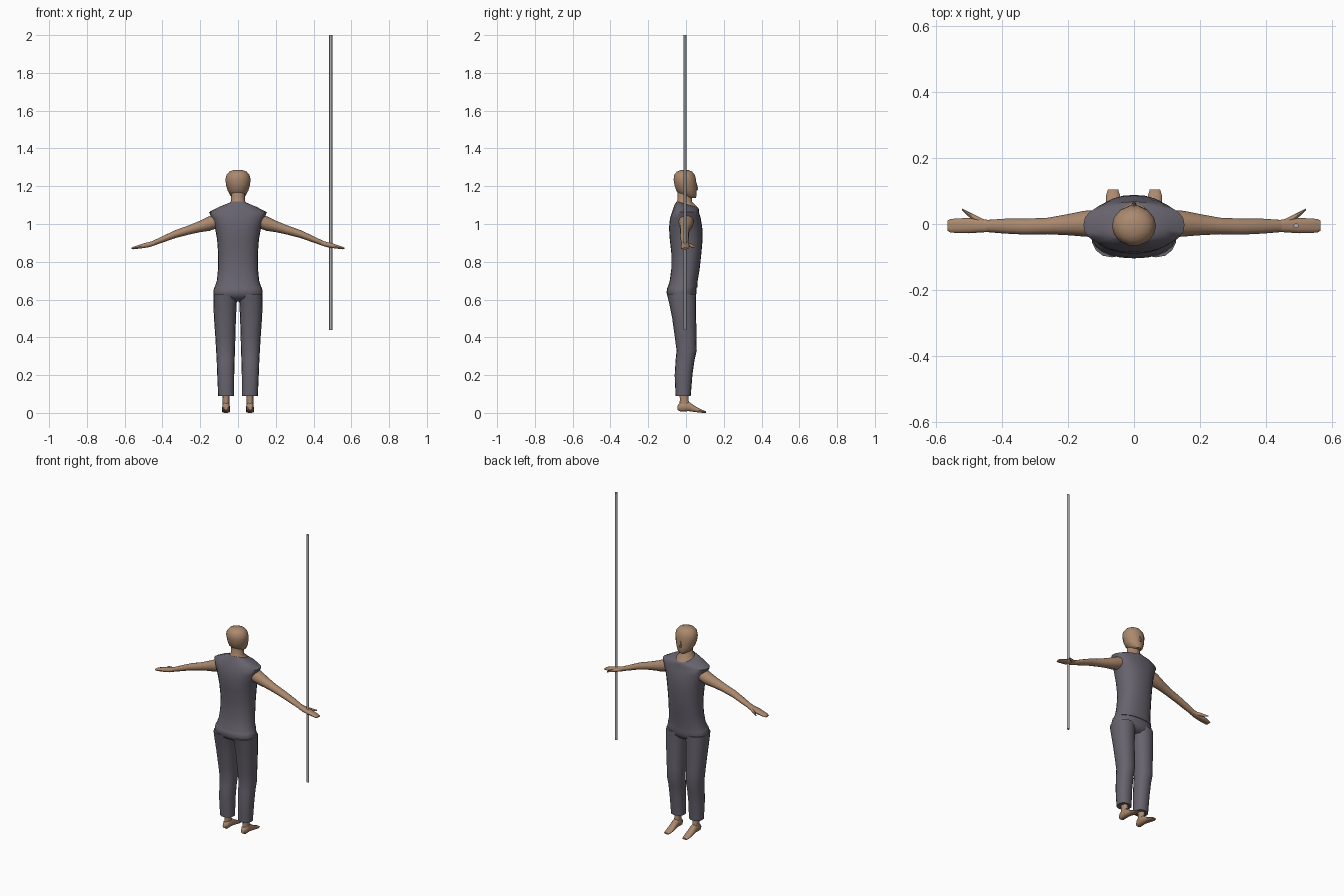
import bpy, bmesh, math
from mathutils import Vector


def material(name, rgb):
    m = bpy.data.materials.new(name)
    m.diffuse_color = (*rgb, 1)
    return m


CLOTH = material("grey cloth", (0.135, 0.125, 0.155))
SKIN = material("tan skin", (0.41, 0.25, 0.155))
METAL = material("grey metal", (0.42, 0.42, 0.42))


def loft(name, rings, mat, axis="z", sides=16, power=2.0, mirror=False, angle=50):
    """Skin closed rings. Ring = (t, u0, u1, v0, v1[, tilt]); tilt shifts t along v."""
    bm = bmesh.new()
    loops = []
    for r in rings:
        t, u0, u1, v0, v1 = r[:5]
        tilt = r[5] if len(r) > 5 else 0
        loop = []
        for i in range(sides):
            a = 2 * math.pi * i / sides
            c, s = math.cos(a), math.sin(a)
            du = math.copysign(abs(c) ** (2 / power), c) * (u1 - u0) / 2
            dv = math.copysign(abs(s) ** (2 / power), s) * (v1 - v0) / 2
            u, v, w = (u0 + u1) / 2 + du, (v0 + v1) / 2 + dv, t + tilt * dv
            co = {"z": (u, v, w), "x": (w, u, v), "y": (u, w, v)}[axis]
            loop.append(bm.verts.new(Vector(co)))
        loops.append(loop)
    for a, b in zip(loops, loops[1:]):
        for i in range(sides):
            j = (i + 1) % sides
            bm.faces.new((a[i], a[j], b[j], b[i]))
    bm.faces.new(loops[0])
    bm.faces.new(loops[-1])
    bmesh.ops.recalc_face_normals(bm, faces=bm.faces[:])
    me = bpy.data.meshes.new(name)
    bm.to_mesh(me)
    bm.free()
    me.materials.append(mat)
    ob = bpy.data.objects.new(name, me)
    bpy.context.collection.objects.link(ob)
    bpy.ops.object.select_all(action="DESELECT")
    ob.select_set(True)
    bpy.context.view_layer.objects.active = ob
    bpy.ops.object.shade_smooth_by_angle(angle=math.radians(angle))
    if mirror:
        m = ob.modifiers.new("mirror", "MIRROR")
        m.use_axis = (True, False, False)
        m.use_mirror_merge = False
    return ob


# sleeveless shirt, flaring into the shoulder caps
loft("shirt", [
    (0.665, -0.124, 0.124, -0.097, 0.060),
    (0.70, -0.112, 0.112, -0.086, 0.062),
    (0.76, -0.106, 0.106, -0.078, 0.072),
    (0.84, -0.105, 0.105, -0.077, 0.081),
    (0.92, -0.111, 0.111, -0.086, 0.088),
    (0.98, -0.122, 0.122, -0.090, 0.086),
    (1.03, -0.139, 0.139, -0.085, 0.078),
    (1.063, -0.153, 0.153, -0.074, 0.068),
    (1.088, -0.102, 0.102, -0.062, 0.068, -0.15),
    (1.103, -0.052, 0.052, -0.050, 0.065, -0.30)],
    CLOTH, sides=24, power=2.3)

# trousers: seat and two legs
loft("trouser_seat", [
    (0.590, -0.090, 0.090, -0.055, 0.030),
    (0.610, -0.126, 0.126, -0.090, 0.052),
    (0.635, -0.131, 0.131, -0.104, 0.055),
    (0.662, -0.127, 0.127, -0.099, 0.056),
    (0.69, -0.108, 0.108, -0.080, 0.055)],
    CLOTH, sides=24, power=2.3)
loft("trouser_leg", [
    (0.63, 0.002, 0.131, -0.101, 0.054),
    (0.58, 0.007, 0.131, -0.089, 0.054),
    (0.50, 0.011, 0.127, -0.073, 0.054),
    (0.40, 0.014, 0.120, -0.059, 0.055),
    (0.33, 0.016, 0.116, -0.050, 0.057),
    (0.28, 0.018, 0.113, -0.055, 0.045),
    (0.20, 0.020, 0.110, -0.060, 0.034),
    (0.09, 0.020, 0.105, -0.055, 0.025)],
    CLOTH, power=2.3, mirror=True)

# bare ankles and feet
loft("ankle", [
    (0.12, 0.043, 0.084, -0.038, 0.012),
    (0.07, 0.046, 0.081, -0.033, 0.014),
    (0.03, 0.045, 0.082, -0.041, 0.025)], SKIN, sides=10, mirror=True)
loft("foot", [
    (-0.046, 0.053, 0.075, 0.016, 0.038),
    (-0.030, 0.044, 0.083, 0.006, 0.058),
    (0.015, 0.043, 0.083, 0.008, 0.060),
    (0.055, 0.041, 0.085, 0.003, 0.032),
    (0.085, 0.042, 0.085, 0.000, 0.017),
    (0.105, 0.048, 0.079, 0.000, 0.009)],
    SKIN, axis="y", sides=10, power=2.4, mirror=True)

# arms, running out and down from the shoulder
loft("arm", [
    (0.090, -0.042, 0.042, 0.985, 1.065),
    (0.150, -0.038, 0.040, 0.964, 1.042),
    (0.200, -0.034, 0.030, 0.957, 1.018),
    (0.260, -0.031, 0.019, 0.944, 0.993),
    (0.330, -0.032, 0.016, 0.926, 0.968),
    (0.390, -0.029, 0.016, 0.905, 0.940),
    (0.450, -0.024, 0.012, 0.884, 0.911)],
    SKIN, axis="x", sides=12, mirror=True)
loft("hand", [
    (0.440, -0.024, 0.012, 0.887, 0.914),
    (0.470, -0.026, 0.017, 0.877, 0.905),
    (0.500, -0.028, 0.018, 0.872, 0.898),
    (0.535, -0.027, 0.017, 0.868, 0.886),
    (0.555, -0.026, 0.015, 0.866, 0.879),
    (0.565, -0.020, 0.010, 0.867, 0.875)],
    SKIN, axis="x", sides=10, power=2.5, mirror=True)
loft("thumb", [
    (0.455, -0.008, 0.014, 0.885, 0.904),
    (0.480, 0.008, 0.027, 0.879, 0.899),
    (0.503, 0.024, 0.038, 0.876, 0.891),
    (0.520, 0.041, 0.047, 0.876, 0.884)],
    SKIN, axis="x", sides=8, mirror=True)

# neck with open collar patch, then head
loft("neck", [
    (1.090, -0.056, 0.056, -0.050, 0.067, -0.30),
    (1.107, -0.050, 0.050, -0.049, 0.060, -0.28),
    (1.122, -0.036, 0.036, -0.045, 0.034, -0.15),
    (1.180, -0.038, 0.038, -0.045, 0.030)], SKIN, sides=14)
loft("head", [
    (1.138, -0.022, 0.022, 0.005, 0.052),
    (1.150, -0.040, 0.040, -0.028, 0.057),
    (1.175, -0.054, 0.054, -0.052, 0.058),
    (1.205, -0.063, 0.063, -0.062, 0.057),
    (1.235, -0.067, 0.067, -0.067, 0.055),
    (1.260, -0.061, 0.061, -0.064, 0.048),
    (1.277, -0.046, 0.046, -0.050, 0.034),
    (1.286, -0.024, 0.024, -0.028, 0.014)], SKIN, sides=14)
loft("nose", [
    (1.178, -0.010, 0.010, 0.048, 0.062),
    (1.184, -0.009, 0.009, 0.048, 0.066),
    (1.215, -0.004, 0.004, 0.046, 0.058)], SKIN, sides=6)

# long staff held through one hand
loft("staff", [
    (0.44, 0.482, 0.499, -0.012, 0.002),
    (2.00, 0.482, 0.499, -0.012, 0.002)], METAL, sides=8, angle=60)
